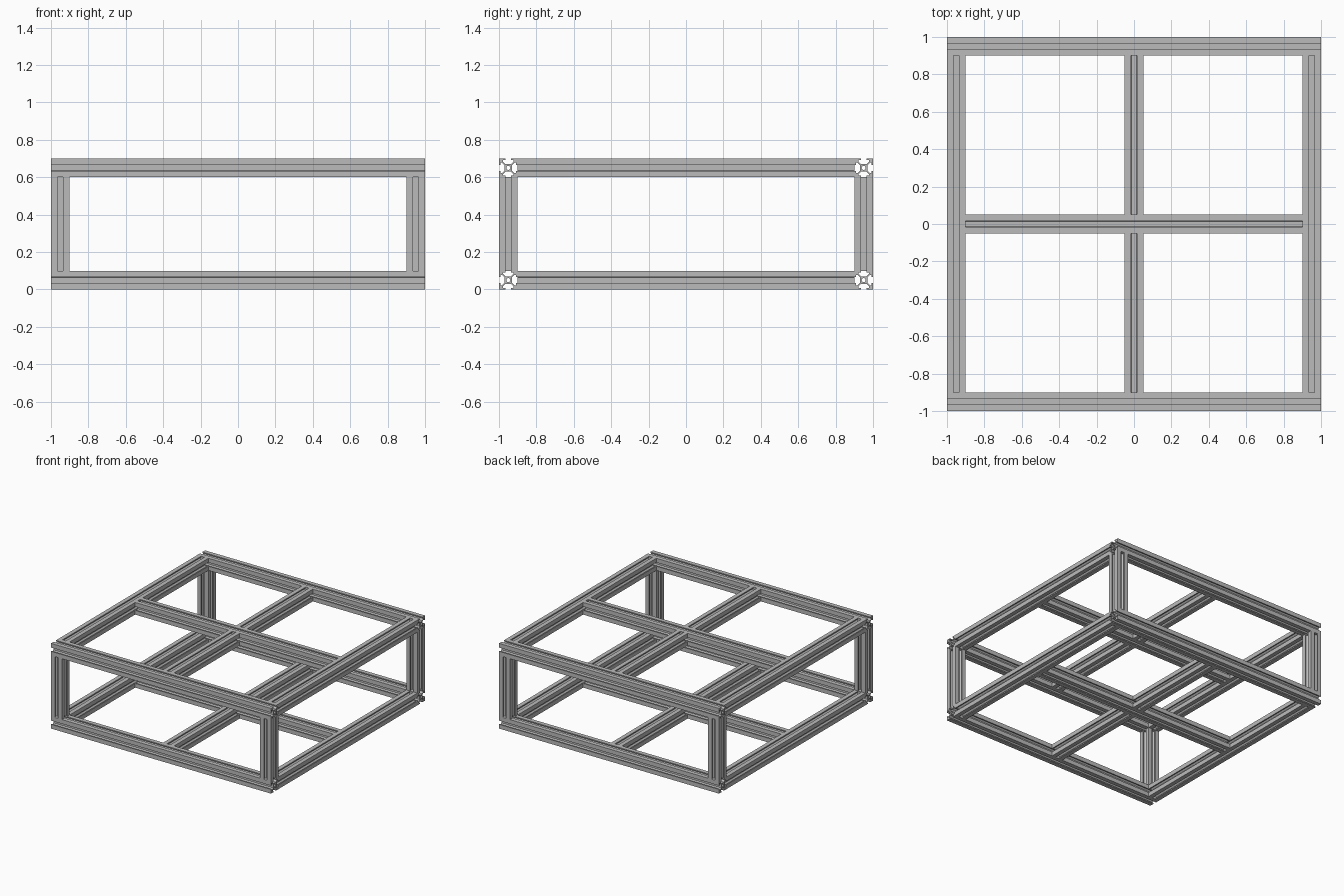
import bpy, bmesh
from math import pi, cos, sin
from mathutils import Matrix, Vector

cube = bpy.data.objects.get("Cube")
if cube:
    bpy.data.objects.remove(cube, do_unlink=True)

# Single aluminium colour
metal = bpy.data.materials.new("aluminium_grey")
metal.use_nodes = True
grey = (0.5, 0.5, 0.5, 1)
metal.diffuse_color = grey
metal.node_tree.nodes["Principled BSDF"].inputs["Base Color"].default_value = grey

# Slotted rail section: one eighth, from the hub out to the corner
SIZE = 0.1
HALF = SIZE / 2
EIGHTH = [(0.0195, 0.0142), (0.0328, 0.0275), (0.041, 0.0275),
          (0.041, 0.0155), (HALF, 0.0155)]
QUARTER = EIGHTH + [(HALF, HALF)] + [(y, x) for x, y in reversed(EIGHTH)]
BORE = 0.011


def loop(bm, points):
    verts = [bm.verts.new((x, y, 0)) for x, y in points]
    return [bm.edges.new((v, verts[i - 1])) for i, v in enumerate(verts)]


def rail_mesh(length):
    """Extrude the section, with its round bore, along z about the centre."""
    bm = bmesh.new()
    outline = []
    for k in range(4):
        turn = Matrix.Rotation(k * pi / 2, 2)
        outline += [turn @ Vector(p) for p in QUARTER]
    bore = [(BORE * cos(a * pi / 8), BORE * sin(a * pi / 8)) for a in range(16)]
    edges = loop(bm, outline) + loop(bm, bore)
    bmesh.ops.triangle_fill(bm, edges=edges, use_beauty=True)
    bmesh.ops.translate(bm, verts=bm.verts, vec=(0, 0, -length / 2))
    top = bmesh.ops.extrude_face_region(bm, geom=bm.faces[:], use_keep_orig=True)
    moved = [g for g in top["geom"] if isinstance(g, bmesh.types.BMVert)]
    bmesh.ops.translate(bm, verts=moved, vec=(0, 0, length))
    bmesh.ops.recalc_face_normals(bm, faces=bm.faces[:])
    mesh = bpy.data.meshes.new("rail")
    bm.to_mesh(mesh)
    bm.free()
    mesh.materials.append(metal)
    return mesh


TURN = {"x": (0, pi / 2, 0), "y": (pi / 2, 0, 0), "z": (0, 0, 0)}
meshes = {}


def rail(name, axis, length, centre):
    if length not in meshes:
        meshes[length] = rail_mesh(length)
    ob = bpy.data.objects.new(name, meshes[length])
    ob.rotation_euler = TURN[axis]
    ob.location = centre
    bpy.context.collection.objects.link(ob)


HEIGHT = 0.7
EDGE = 1 - HALF                 # centre line of the outer rails
INNER = 2 - 2 * SIZE            # clear span between outer rails
STUB = INNER / 2 - HALF         # cross rails either side of the middle

# Two identical levels
for level, z in (("lower", HALF), ("upper", HEIGHT - HALF)):
    rail(level + "_middle_rail", "x", INNER, (0, 0, z))
    for end, s in (("front", -1), ("back", 1)):
        rail(f"{level}_{end}_rail", "x", 2, (0, s * EDGE, z))
        rail(f"{level}_{end}_cross_rail", "y", STUB, (0, s * (HALF + STUB / 2), z))
    for side, s in (("right", -1), ("left", 1)):
        rail(f"{level}_{side}_rail", "y", INNER, (s * EDGE, 0, z))

# Corner posts between the levels
for end, sy in (("front", -1), ("back", 1)):
    for side, sx in (("right", -1), ("left", 1)):
        rail(f"{end}_{side}_post", "z", HEIGHT - 2 * SIZE,
             (sx * EDGE, sy * EDGE, HEIGHT / 2))
